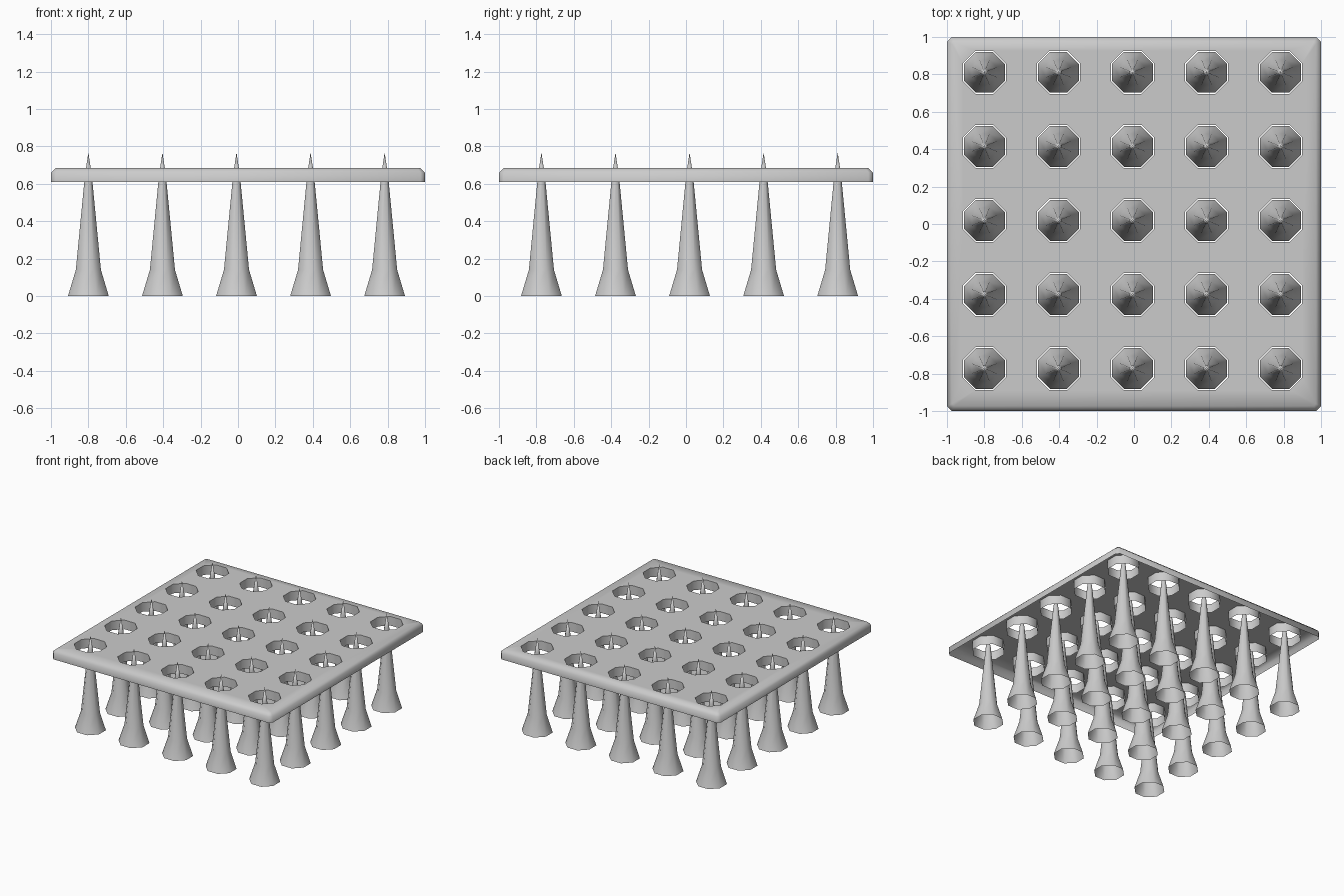
import bpy, bmesh
from math import sin, cos, pi, radians

if "Cube" in bpy.data.objects:
    bpy.data.objects.remove(bpy.data.objects["Cube"])

PITCH = 0.396
CENTRES = [(-0.008 + PITCH * i, 0.019 + PITCH * j)
           for j in range(-2, 3) for i in range(-2, 3)]


def octagon(bm, cx, cy, apothem, z):
    r = apothem / cos(pi / 8)
    return [bm.verts.new((cx + r * cos(pi / 8 + k * pi / 4),
                          cy + r * sin(pi / 8 + k * pi / 4), z)) for k in range(8)]


def square(bm, half, cut, z):
    a, b = half, half - cut
    pts = [(a, -b), (a, b), (b, a), (-b, a), (-a, b), (-a, -b), (-b, -a), (b, -a)]
    return [bm.verts.new((x, y, z)) for x, y in pts]


def bridge(bm, lower, upper):
    n = len(lower)
    for k in range(n):
        m = (k + 1) % n
        bm.faces.new((lower[k], lower[m], upper[m], upper[k]))


def loop_edges(bm, ring):
    return [bm.edges.new((ring[k - 1], ring[k])) if not bm.edges.get((ring[k - 1], ring[k]))
            else bm.edges.get((ring[k - 1], ring[k])) for k in range(len(ring))]


def finish(bm, name, angle):
    me = bpy.data.meshes.new(name)
    bm.to_mesh(me)
    bm.free()
    ob = bpy.data.objects.new(name, me)
    bpy.context.collection.objects.link(ob)
    bpy.ops.object.select_all(action='DESELECT')
    ob.select_set(True)
    bpy.context.view_layer.objects.active = ob
    bpy.ops.object.shade_smooth_by_angle(angle=radians(angle))
    return ob


# Perforated plate: open-bottomed shell with chamfered rim and hole walls
bm = bmesh.new()
rim = [square(bm, 1.0, 0.025, 0.61), square(bm, 1.0, 0.025, 0.66),
       square(bm, 0.973, 0.012, 0.685)]
bridge(bm, rim[0], rim[1])
bridge(bm, rim[1], rim[2])
edges = loop_edges(bm, rim[2])
for cx, cy in CENTRES:
    top = octagon(bm, cx, cy, 0.115, 0.685)
    low = octagon(bm, cx, cy, 0.115, 0.61)
    bridge(bm, top, low)
    edges += loop_edges(bm, top)
bmesh.ops.triangle_fill(bm, edges=edges, use_beauty=True, use_dissolve=False,
                        normal=(0, 0, 1))
bmesh.ops.recalc_face_normals(bm, faces=bm.faces)
# keep the top surface facing up
if sum(f.normal.z * f.calc_area() for f in bm.faces) < 0:
    bmesh.ops.reverse_faces(bm, faces=bm.faces)
finish(bm, "perforated_plate", 60)

# Spikes: flared, hollow, eight-sided cones that poke through the holes
PROFILE = [(0.109, 0.0), (0.067, 0.14), (0.018, 0.65)]
for n, (cx, cy) in enumerate(CENTRES):
    bm = bmesh.new()
    rings = [octagon(bm, cx, cy, r, z) for r, z in PROFILE]
    for lower, upper in zip(rings, rings[1:]):
        bridge(bm, lower, upper)
    tip = bm.verts.new((cx, cy, 0.767))
    for k in range(8):
        bm.faces.new((rings[-1][k], rings[-1][(k + 1) % 8], tip))
    finish(bm, f"spike_{n + 1}", 60)
